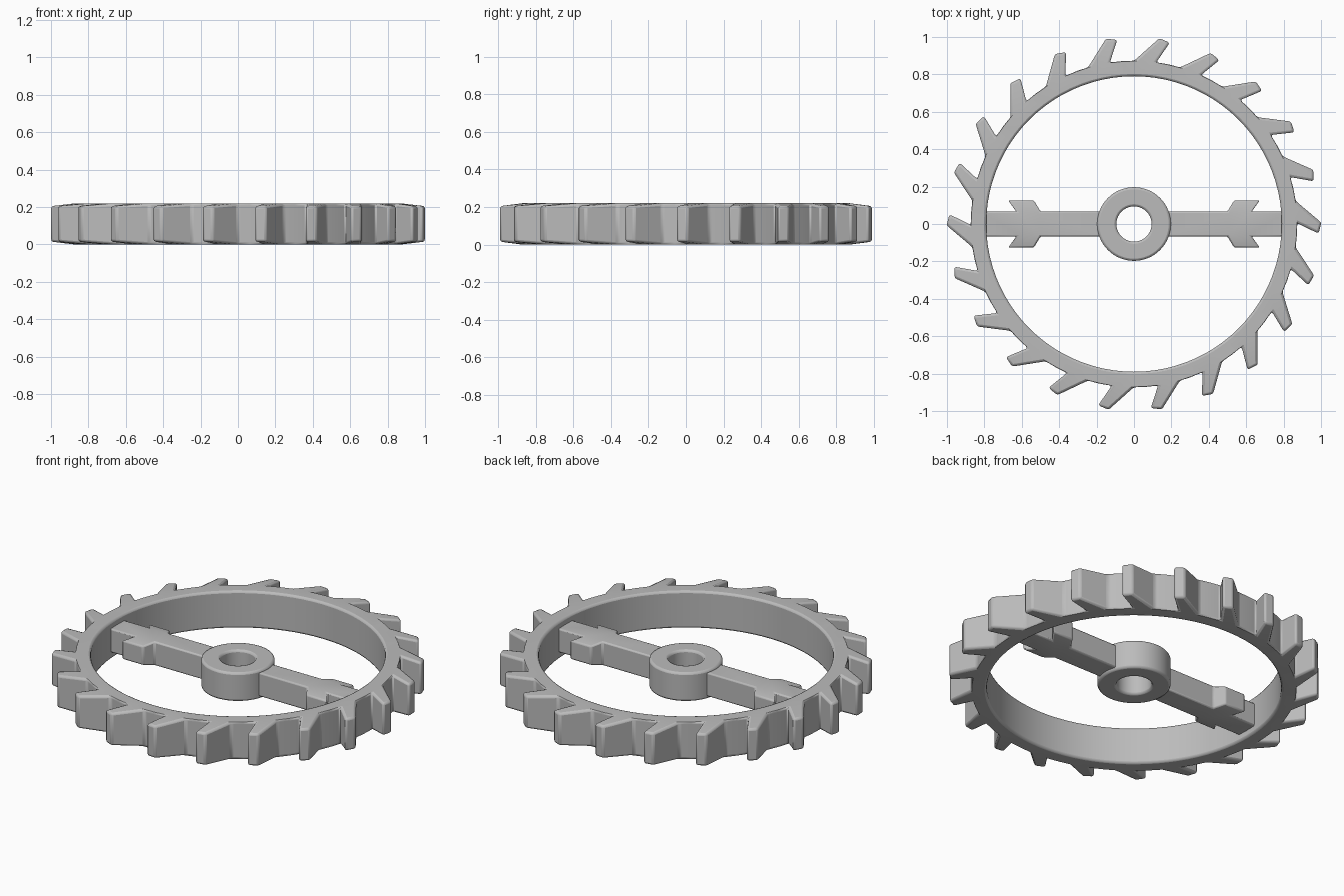
import bpy, bmesh
from math import radians, cos, sin, tau

cube = bpy.data.objects.get("Cube")
if cube:
    bpy.data.objects.remove(cube)

grey = bpy.data.materials.new("plain_grey")
grey.use_nodes = True
COLOUR = (0.5, 0.5, 0.5, 1)
grey.diffuse_color = COLOUR
grey.node_tree.nodes["Principled BSDF"].inputs["Base Color"].default_value = COLOUR

MID = 0.11  # height of the wheel's middle plane


def polar(r, deg):
    return r * cos(radians(deg)), r * sin(radians(deg))


def finish(name, bm, bevel):
    """Turn a bmesh into a bevelled, smooth-shaded object."""
    bmesh.ops.remove_doubles(bm, verts=bm.verts, dist=1e-5)
    bmesh.ops.recalc_face_normals(bm, faces=bm.faces)
    mesh = bpy.data.meshes.new(name)
    bm.to_mesh(mesh)
    bm.free()
    mesh.materials.append(grey)
    obj = bpy.data.objects.new(name, mesh)
    bpy.context.collection.objects.link(obj)
    mod = obj.modifiers.new("soft_edges", "BEVEL")
    mod.width, mod.segments = bevel, 2
    mod.limit_method, mod.angle_limit = "ANGLE", radians(30)
    bpy.ops.object.select_all(action="DESELECT")
    obj.select_set(True)
    bpy.context.view_layer.objects.active = obj
    bpy.ops.object.shade_smooth_by_angle(angle=radians(35))
    return obj


def slab(bm, polygons):
    """Caps above and below the middle plane, joined along open edges.
    Each polygon is a list of (x, y, half_height)."""
    for side in (1, -1):
        for poly in polygons:
            bm.faces.new([bm.verts.new((x, y, MID + side * h)) for x, y, h in poly])
    bmesh.ops.remove_doubles(bm, verts=bm.verts, dist=1e-5)
    top_edges = [e for e in bm.edges if e.is_boundary and e.verts[0].co.z > MID]
    below = {(round(v.co.x, 4), round(v.co.y, 4)): v for v in bm.verts if v.co.z < MID}
    for e in top_edges:
        a, b = e.verts
        low = [below[(round(v.co.x, 4), round(v.co.y, 4))] for v in (b, a)]
        bm.faces.new([a, b] + low)


# Rim with raked teeth, thinner towards the tips
TEETH, INNER, ROOT = 22, 0.79, 0.873
RIM_H, TIP_H = 0.11, 0.095
pitch = 360 / TEETH
polygons = []
for i in range(TEETH):
    a = 98.5 + i * pitch
    heel, valley, end = a + 7.8, a + 12, a + pitch

    def rim(r, deg):
        return (*polar(r, deg), RIM_H)

    polygons.append([rim(INNER, a), rim(ROOT, a), rim(ROOT, heel),
                     rim(INNER, heel), rim(INNER, a + 3.9)])
    polygons.append([rim(INNER, heel), rim(ROOT, heel), rim(ROOT, valley), rim(INNER, valley)])
    polygons.append([rim(INNER, valley), rim(ROOT, valley), rim(ROOT, end), rim(INNER, end)])
    polygons.append([rim(ROOT, a), (*polar(0.988, a - 3.3), TIP_H),
                     (*polar(1.002, a + 0.1), TIP_H), rim(ROOT, heel)])
bm = bmesh.new()
slab(bm, polygons)
finish("toothed_rim", bm, 0.012)

# Hub with a round bore
HUB_STEPS = 64
polygons = []
for i in range(HUB_STEPS):
    a, b = 360 * i / HUB_STEPS, 360 * (i + 1) / HUB_STEPS
    polygons.append([(*polar(r, d), 0.085) for r, d in
                     ((0.094, a), (0.197, a), (0.197, b), (0.094, b))])
bm = bmesh.new()
slab(bm, polygons)
finish("hub", bm, 0.012)

# Spokes, each with a pair of swept barbs
SPOKE_H, BARB_H, HALF = 0.07, 0.055, 0.067
for name, s in (("left_spoke", 1), ("right_spoke", -1)):
    xs = (0.17, 0.50, 0.63, 0.81)
    polygons = [[(s * x0, -HALF, SPOKE_H), (s * x1, -HALF, SPOKE_H),
                 (s * x1, HALF, SPOKE_H), (s * x0, HALF, SPOKE_H)]
                for x0, x1 in zip(xs, xs[1:])]
    for t in (1, -1):
        polygons.append([(s * 0.50, t * HALF, SPOKE_H), (s * 0.63, t * HALF, SPOKE_H),
                         (s * 0.672, t * 0.126, BARB_H), (s * 0.535, t * 0.126, BARB_H)])
    bm = bmesh.new()
    slab(bm, polygons)
    finish(name, bm, 0.008)
